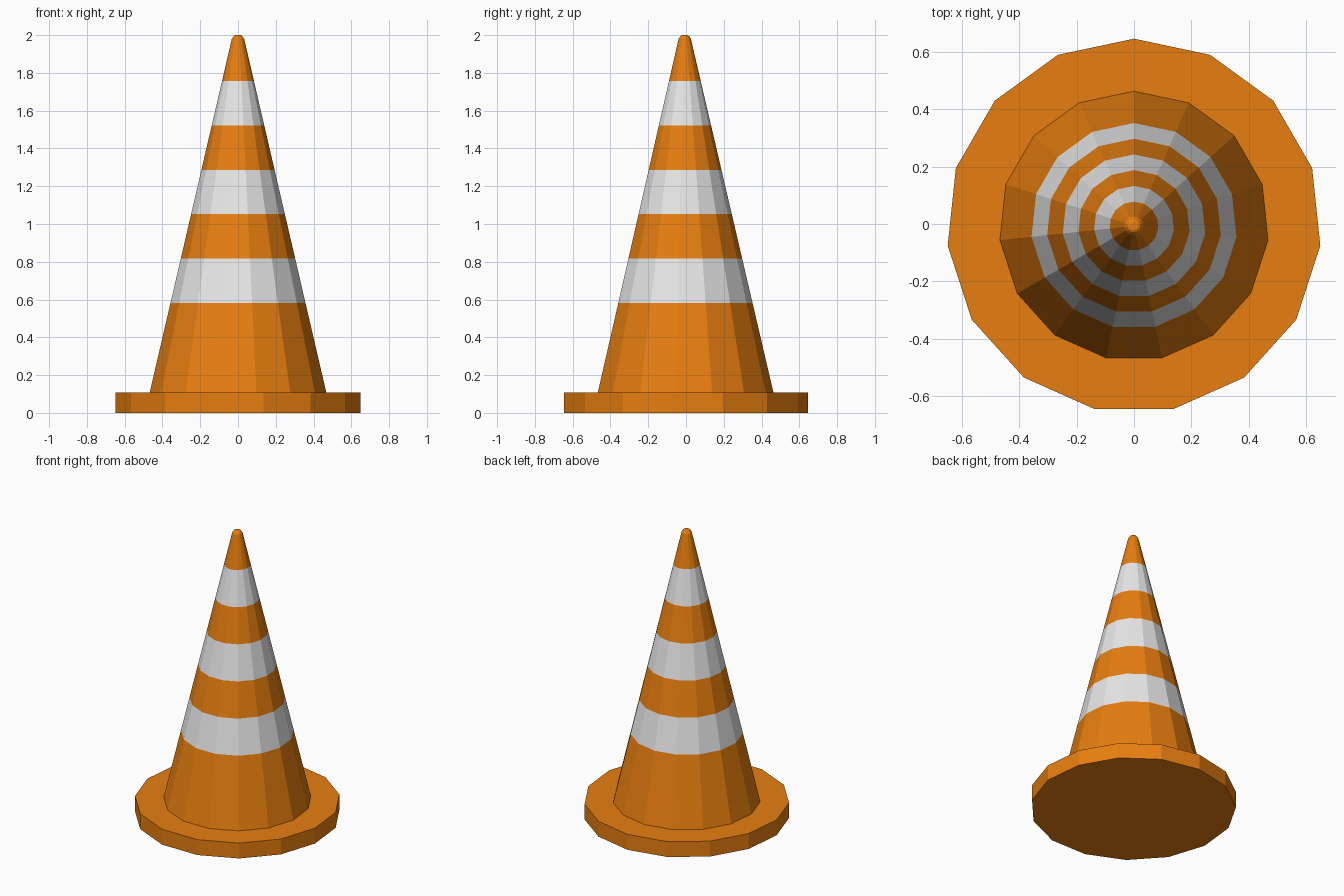
import bpy
import bmesh
import math

cube = bpy.data.objects.get("Cube")
if cube:
    bpy.data.objects.remove(cube, do_unlink=True)

SIDES = 15
CENTRE_Y = -0.007  # odd-sided rings are centred by their bounds


def make_material(name, colour):
    mat = bpy.data.materials.new(name)
    mat.use_nodes = True
    mat.diffuse_color = colour
    mat.node_tree.nodes["Principled BSDF"].inputs["Base Color"].default_value = colour
    return mat


orange = make_material("orange", (0.8, 0.21, 0.005, 1))
white = make_material("white", (0.8, 0.8, 0.8, 1))


def lathe(name, profile, materials, striped=()):
    """Stack flat-sided rings of (radius, z); striped lists the white levels."""
    bm = bmesh.new()
    rings = []
    for radius, z in profile:
        ring = []
        for i in range(SIDES):
            a = math.pi / 2 + math.tau * i / SIDES
            ring.append(bm.verts.new((radius * math.cos(a), radius * math.sin(a), z)))
        rings.append(ring)
    for level, (low, high) in enumerate(zip(rings, rings[1:])):
        for i in range(SIDES):
            j = (i + 1) % SIDES
            face = bm.faces.new((low[i], low[j], high[j], high[i]))
            face.material_index = 1 if level in striped else 0
    bm.faces.new(rings[0][::-1])
    bm.faces.new(rings[-1])
    mesh = bpy.data.meshes.new(name)
    bm.to_mesh(mesh)
    bm.free()
    for mat in materials:
        mesh.materials.append(mat)
    obj = bpy.data.objects.new(name, mesh)
    obj.location.y = CENTRE_Y
    bpy.context.collection.objects.link(obj)
    return obj


# Flat foot
BASE_TOP = 0.108
lathe("base_plate", [(0.653, 0), (0.653, BASE_TOP)], [orange])

# Tapered body: equal bands above a taller plain skirt, then a rounded tip
def cone_radius(z):
    return 0.47 - 0.2335 * (z - BASE_TOP)


levels = [BASE_TOP] + [0.583 + 0.2347 * i for i in range(6)] + [1.98]
profile = [(cone_radius(z), z) for z in levels]
profile += [(0.026, 1.99), (0.022, 1.996), (0.014, 2.0)]
lathe("cone_body", profile, [orange, white], striped=(1, 3, 5))
